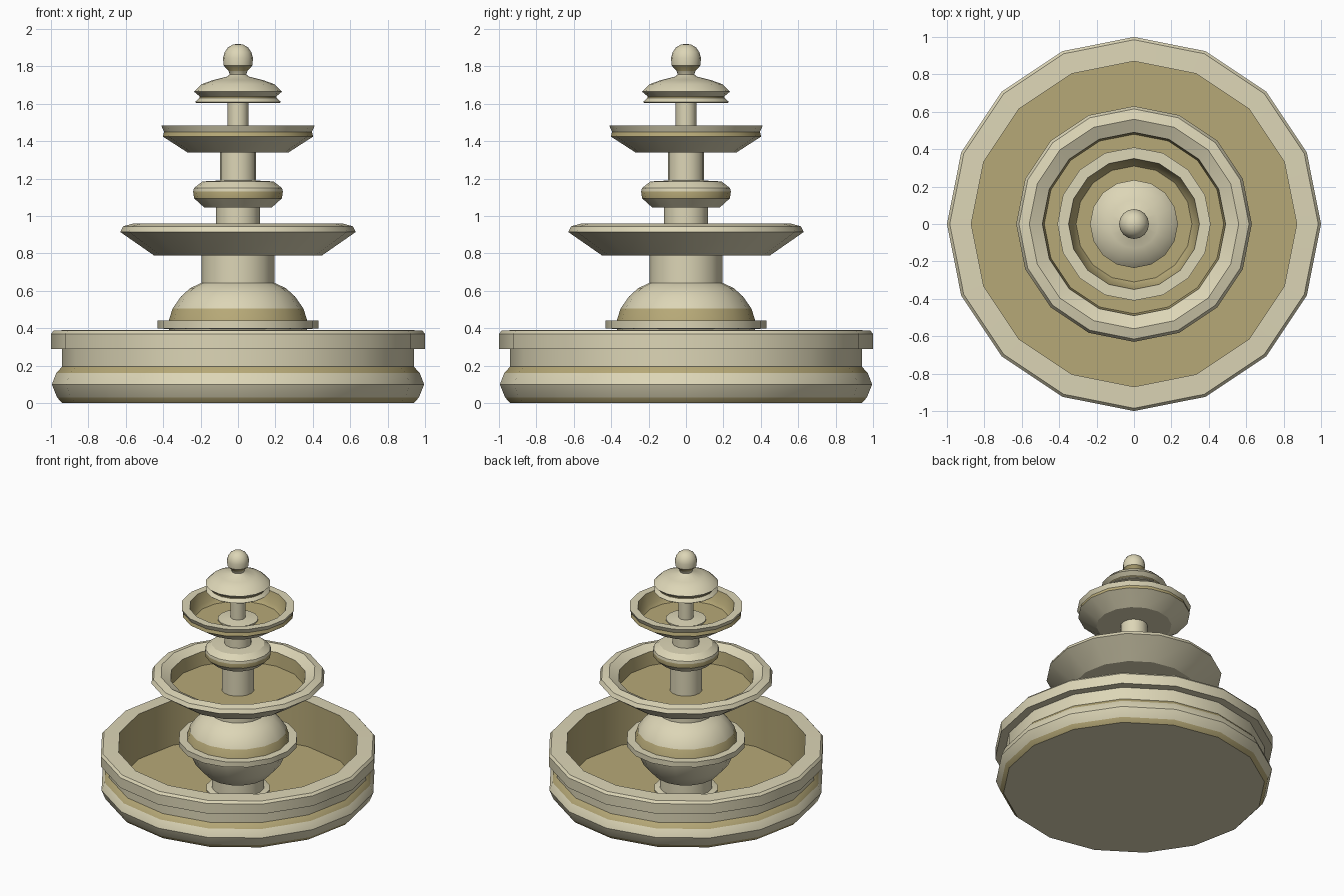
import bpy, bmesh, math

SIDES = 16


def material(name, rgb):
    m = bpy.data.materials.new(name)
    m.diffuse_color = (*rgb, 1.0)
    return m


CREAM = material("cream_stone", (0.72, 0.67, 0.47))
TAN = material("tan_stone", (0.47, 0.395, 0.185))


def lathe(name, profile):
    """Revolve (radius, z[, 1 = tan band up to the next point]) and cap both ends."""
    bm = bmesh.new()
    rings = []
    for p in profile:
        rings.append([bm.verts.new((p[0] * math.cos(a), p[0] * math.sin(a), p[1]))
                      for a in (2 * math.pi * i / SIDES for i in range(SIDES))])
    for k in range(len(rings) - 1):
        lo, hi = rings[k], rings[k + 1]
        for i in range(SIDES):
            j = (i + 1) % SIDES
            f = bm.faces.new((lo[i], lo[j], hi[j], hi[i]))
            f.material_index = 1 if len(profile[k]) > 2 else 0
    bm.faces.new(rings[0][::-1])
    top = bm.faces.new(rings[-1])
    top.material_index = 1 if len(profile[-1]) > 2 else 0
    bmesh.ops.recalc_face_normals(bm, faces=bm.faces)
    me = bpy.data.meshes.new(name)
    bm.to_mesh(me)
    bm.free()
    me.materials.append(CREAM)
    me.materials.append(TAN)
    ob = bpy.data.objects.new(name, me)
    bpy.context.collection.objects.link(ob)
    bpy.ops.object.select_all(action='DESELECT')
    ob.select_set(True)
    bpy.context.view_layer.objects.active = ob
    bpy.ops.object.shade_smooth_by_angle(angle=math.radians(32))
    return ob


# Ground basin: moulded outer wall, rim, tan inner wall and floor
lathe("basin", [
    (0.94, 0.0, 1), (0.967, 0.03), (0.995, 0.10), (0.972, 0.16, 1), (0.94, 0.195),
    (0.94, 0.29), (1.0, 0.29), (1.0, 0.37), (0.985, 0.388), (0.87, 0.392, 1),
    (0.87, 0.035, 1)])

# Pedestal: foot, short stem, flared cup, plate, dome and upper column
lathe("pedestal", [
    (0.23, 0.03), (0.23, 0.045), (0.19, 0.055), (0.19, 0.15), (0.23, 0.165),
    (0.31, 0.25), (0.36, 0.36), (0.37, 0.395), (0.43, 0.40), (0.43, 0.442),
    (0.37, 0.442, 1), (0.35, 0.505), (0.305, 0.57), (0.255, 0.615), (0.195, 0.643),
    (0.195, 0.80)])

# Large upper bowl
lathe("middle_bowl", [
    (0.45, 0.79), (0.63, 0.915), (0.615, 0.945), (0.56, 0.96), (0.49, 0.925, 1),
    (0.48, 0.82, 1)])

# Column with a rounded collar
lathe("middle_column", [
    (0.118, 0.81), (0.118, 1.045), (0.18, 1.045), (0.235, 1.095, 1), (0.24, 1.13),
    (0.235, 1.15), (0.19, 1.185), (0.097, 1.19), (0.097, 1.35)])

# Small upper bowl
lathe("top_bowl", [
    (0.27, 1.34), (0.402, 1.425, 1), (0.395, 1.45), (0.41, 1.483), (0.35, 1.483, 1),
    (0.33, 1.40, 1), (0.31, 1.375, 1)])

# Thin top column with its foot disc
lathe("top_column", [
    (0.145, 1.37), (0.145, 1.385), (0.055, 1.395), (0.055, 1.61)])

# Canopy with grooved edge
lathe("canopy", [
    (0.225, 1.605), (0.23, 1.61), (0.205, 1.632, 1), (0.205, 1.64), (0.235, 1.665),
    (0.195, 1.705), (0.13, 1.728), (0.06, 1.745), (0.04, 1.76)])

# Ball finial
lathe("finial", [
    (0.042, 1.75), (0.05, 1.775, 1), (0.077, 1.805), (0.08, 1.845), (0.072, 1.875),
    (0.055, 1.9), (0.03, 1.916), (0.006, 1.92)])
